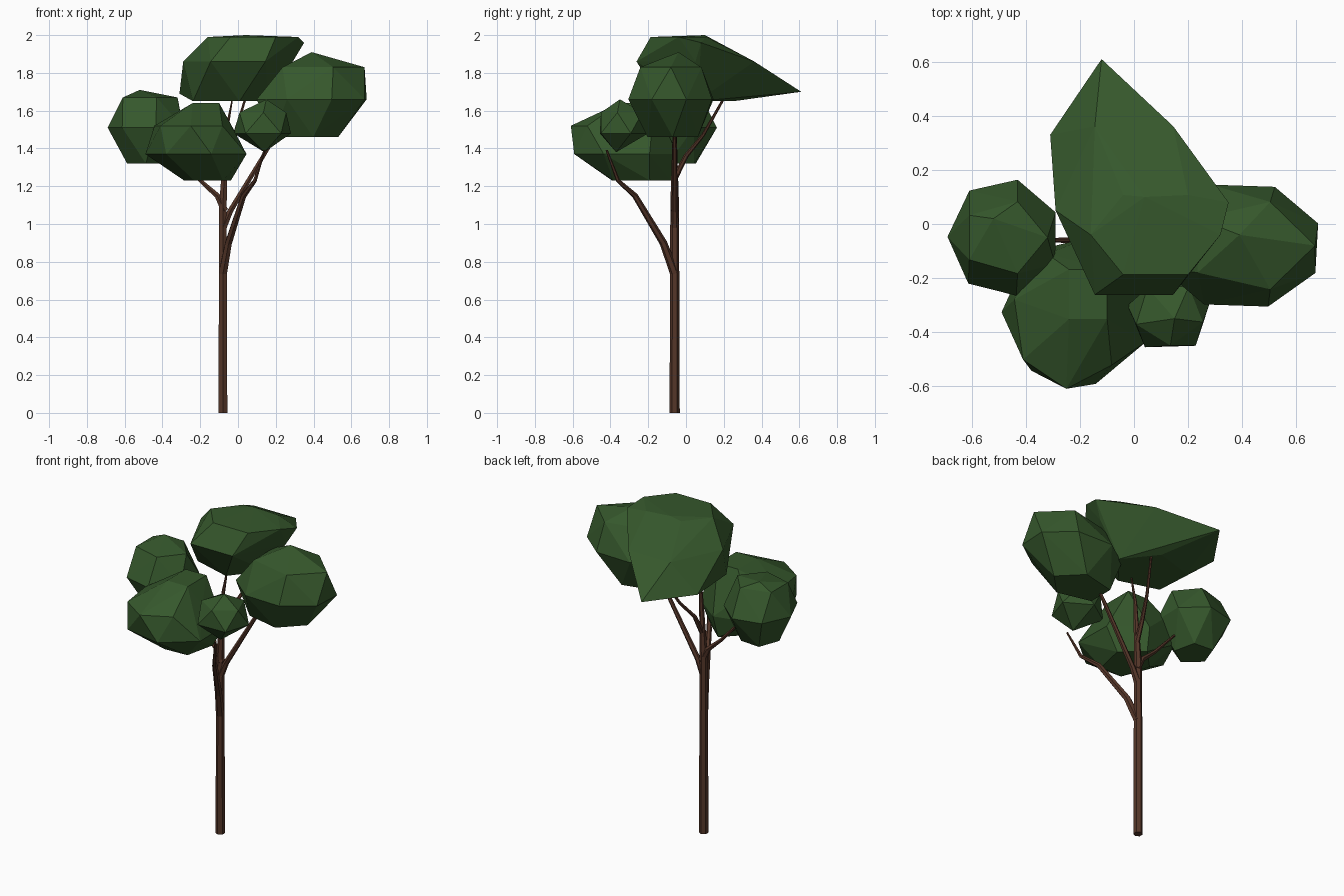
import bpy
import bmesh
from math import cos, sin, tau, radians
from mathutils import Matrix, Vector

cube = bpy.data.objects.get("Cube")
if cube:
    bpy.data.objects.remove(cube, do_unlink=True)


def make_material(name, color):
    material = bpy.data.materials.new(name)
    material.use_nodes = True
    material.diffuse_color = color
    for node in material.node_tree.nodes:
        if node.type == "BSDF_PRINCIPLED":
            node.inputs["Base Color"].default_value = color
            node.inputs["Roughness"].default_value = 0.9
    return material


leaf_green = make_material("leaf green", (0.036, 0.096, 0.025, 1))
bark_brown = make_material("bark brown", (0.09, 0.037, 0.022, 1))


def add_mesh(name, bm, material):
    """Turn a bmesh into a flat-shaded object."""
    bmesh.ops.recalc_face_normals(bm, faces=bm.faces)
    mesh = bpy.data.meshes.new(name)
    bm.to_mesh(mesh)
    bm.free()
    mesh.materials.append(material)
    obj = bpy.data.objects.new(name, mesh)
    bpy.context.scene.collection.objects.link(obj)


def ring(centre, half_x, half_y, sides, turn=0):
    """Corners of a level polygon inscribed in an ellipse."""
    x, y, z = centre
    angles = [radians(turn) + tau * k / sides for k in range(sides)]
    return [(x + half_x * cos(a), y + half_y * sin(a), z) for a in angles]


def leaf_clump(name, *rings, tips=()):
    """Faceted clump of leaves: the hull around stacked rings and single tips."""
    bm = bmesh.new()
    for corner in sum(rings, []) + list(tips):
        bm.verts.new(corner)
    hull = bmesh.ops.convex_hull(bm, input=bm.verts)
    loose = {v for v in hull["geom_interior"] + hull["geom_unused"]
             if isinstance(v, bmesh.types.BMVert)}
    bmesh.ops.delete(bm, geom=list(loose), context="VERTS")
    add_mesh(name, bm, leaf_green)


def limb(name, path, base=0.022, end=0.006, sides=6):
    """Evenly tapered tube: one ring of vertices per path point, bridged and capped."""
    bm = bmesh.new()
    points = [Vector(p) for p in path]
    last = len(points) - 1
    loops = []
    for i, point in enumerate(points):
        along = points[min(i + 1, last)] - points[max(i - 1, 0)]
        turn = Vector((0, 0, 1)).rotation_difference(along)
        matrix = Matrix.Translation(point) @ turn.to_matrix().to_4x4()
        radius = base + (end - base) * i / last
        loop = bmesh.ops.create_circle(bm, segments=sides, radius=radius, matrix=matrix)
        loops.append(loop["verts"])
    for low, high in zip(loops, loops[1:]):
        for k in range(sides):
            n = (k + 1) % sides
            bm.faces.new((low[k], low[n], high[n], high[k]))
    bm.faces.new(loops[0])
    bm.faces.new(loops[-1])
    add_mesh(name, bm, bark_brown)


# Trunk and its thin upper end
fork = (-0.08, -0.06, 1.1)
limb("trunk", [(-0.08, -0.06, 0), fork], base=0.027, end=0.023)
limb("trunk_tip", [fork, (-0.07, -0.06, 1.3), (-0.06, -0.06, 1.5), (-0.03, -0.06, 1.66)],
     base=0.023, end=0.004)

# Branches, each reaching into one clump
limb("front_branch",
     [(-0.08, -0.06, 0.74), (-0.05, -0.12, 0.9), (0.03, -0.27, 1.15),
      (0.09, -0.36, 1.23), (0.14, -0.42, 1.39)], base=0.025)
limb("left_branch",
     [(-0.08, -0.06, 0.98), (-0.04, -0.06, 1.07), (0.17, -0.06, 1.42), (0.23, -0.06, 1.52)])
limb("right_branch",
     [(-0.07, -0.06, 1.07), (-0.11, -0.06, 1.15), (-0.2, -0.06, 1.23), (-0.39, -0.06, 1.44)])
limb("back_branch",
     [(-0.07, -0.06, 1.24), (-0.06, 0, 1.36), (-0.02, 0.09, 1.47), (0.05, 0.22, 1.7)],
     base=0.016)

# Leaf clumps, rings listed from bottom to top
leaf_clump(
    "top_leaves",
    ring((-0.06, 0.06, 1.65), 0.22, 0.2, sides=5),
    ring((0, 0.05, 1.86), 0.29, 0.36, sides=6),
    ring((0.08, -0.04, 1.99), 0.24, 0.17, sides=6),
    tips=[(-0.12, 0.61, 1.7), (-0.31, 0.33, 1.69), (0.35, 0.08, 1.96), (0.04, 0.1, 2)])
leaf_clump(
    "left_leaves",
    ring((0.34, -0.07, 1.46), 0.19, 0.14, sides=5),
    ring((0.39, -0.08, 1.66), 0.31, 0.24, sides=8, turn=20),
    ring((0.43, -0.08, 1.83), 0.24, 0.17, sides=5),
    tips=[(0.39, -0.04, 1.91)])
leaf_clump(
    "right_leaves",
    ring((-0.48, -0.05, 1.32), 0.11, 0.12, sides=5, turn=50),
    ring((-0.48, -0.05, 1.51), 0.21, 0.22, sides=7, turn=25),
    ring((-0.48, -0.05, 1.67), 0.16, 0.14, sides=5),
    tips=[(-0.52, 0.02, 1.71)])
leaf_clump(
    "front_leaves",
    ring((-0.16, -0.25, 1.23), 0.13, 0.17, sides=5, turn=20),
    ring((-0.21, -0.32, 1.37), 0.28, 0.28, sides=7, turn=27),
    ring((-0.24, -0.35, 1.52), 0.21, 0.26, sides=7, turn=10),
    ring((-0.17, -0.26, 1.64), 0.1, 0.13, sides=4, turn=45))
leaf_clump(
    "small_leaves",
    ring((0.13, -0.34, 1.48), 0.16, 0.14, sides=5, turn=20),
    ring((0.13, -0.33, 1.59), 0.13, 0.12, sides=5, turn=-16),
    tips=[(0.14, -0.37, 1.38), (0.15, -0.35, 1.66)])
